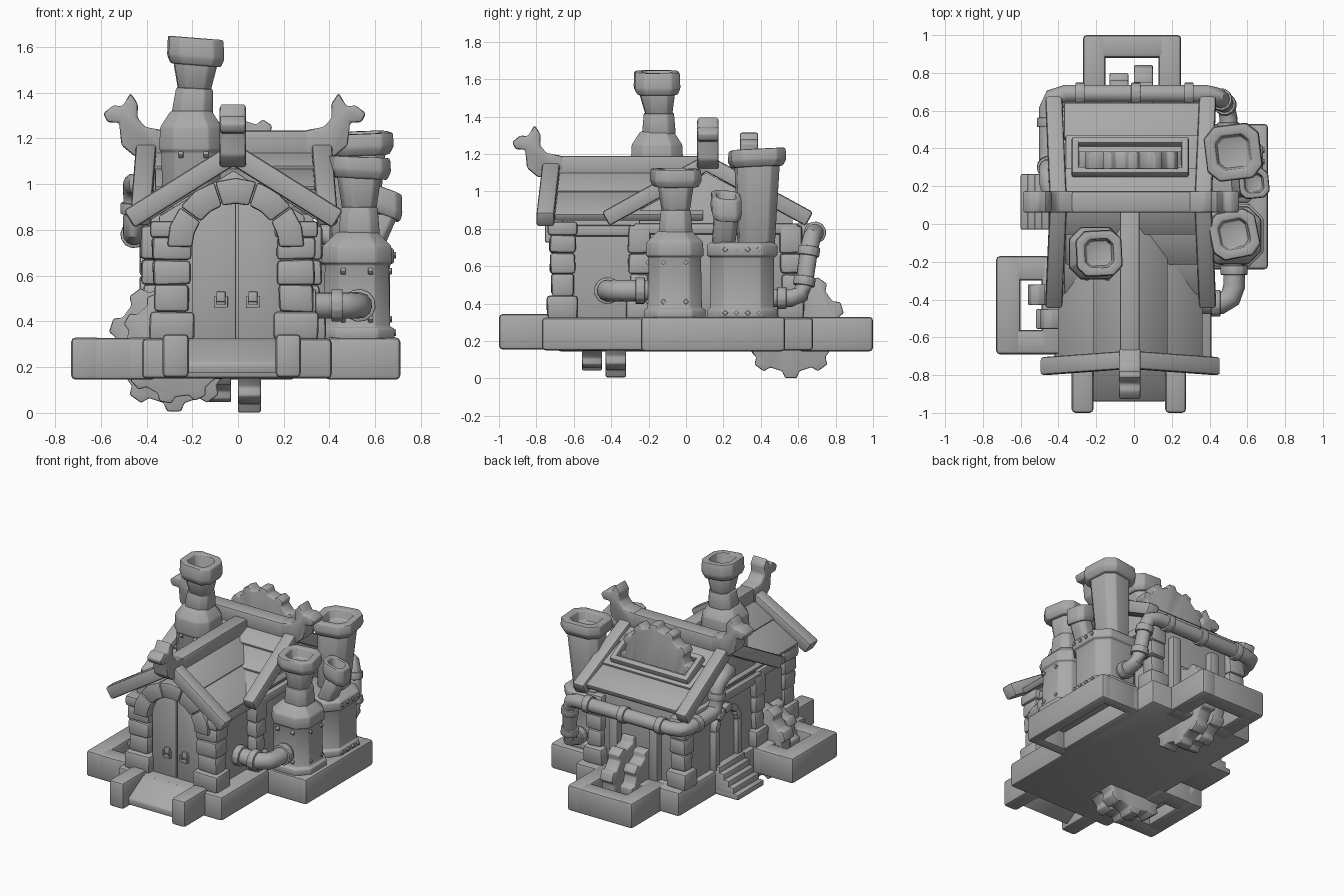
import bpy, bmesh, math, random
from mathutils import Vector, Matrix

if "Cube" in bpy.data.objects:
    bpy.data.objects.remove(bpy.data.objects["Cube"])
random.seed(4)
stone = bpy.data.materials.new("stone_grey")
stone.diffuse_color = (0.4, 0.4, 0.4, 1)
stone.use_nodes = True
stone.node_tree.nodes["Principled BSDF"].inputs["Base Color"].default_value = stone.diffuse_color

def finish(name, bm, bev=0.0):
    bmesh.ops.recalc_face_normals(bm, faces=bm.faces)
    if bev:
        bmesh.ops.bevel(bm, geom=bm.edges[:], offset=bev, segments=2, profile=0.5,
                        affect='EDGES', clamp_overlap=True)
    me = bpy.data.meshes.new(name)
    bm.to_mesh(me)
    bm.free()
    me.materials.append(stone)
    ob = bpy.data.objects.new(name, me)
    bpy.context.collection.objects.link(ob)

def box(name, x0, x1, y0, y1, z0, z1, bev=0.015, tilt=0, axis='X', jit=0.0):
    bm = bmesh.new()
    c = Vector((x0 + x1, y0 + y1, z0 + z1)) / 2
    bmesh.ops.create_cube(bm, size=1, matrix=Matrix.Translation(c) @ Matrix.Rotation(tilt, 4, axis)
                          @ Matrix.Diagonal((x1 - x0, y1 - y0, z1 - z0, 1)))
    for v in bm.verts:
        v.co += Vector([random.uniform(-jit, jit) for _ in range(3)])
    finish(name, bm, bev)

def prism(name, pts, normal, lo, hi, bev=0.012, shift=None):
    """Extrude a (horizontal, height) profile along x or y; shift leans single points."""
    put = (lambda u, v, t: (t, u, v)) if normal == 'x' else (lambda u, v, t: (u, t, v))
    shift = shift or [0] * len(pts)
    bm = bmesh.new()
    a, b = [[bm.verts.new(put(u, v, t + s)) for (u, v), s in zip(pts, shift)] for t in (lo, hi)]
    bm.faces.new(a)
    bm.faces.new(b)
    for i in range(len(pts)):
        j = (i + 1) % len(pts)
        bm.faces.new((a[i], a[j], b[j], b[i]))
    finish(name, bm, bev)

def beam(name, p, q, thick, normal, lo, hi, bev=0.012, lean=0):
    """Straight plank whose upper edge runs from p to q; lean moves the q end sideways."""
    p, q = Vector(p), Vector(q)
    d = (q - p).normalized()
    n = Vector((-d.y, d.x))
    if n.y > 0:
        n = -n
    prism(name, [p, q, q + n * thick, p + n * thick], normal, lo, hi, bev, [0, lean, lean, 0])

def skin(name, rings, bev=0.0):
    bm = bmesh.new()
    vs = [[bm.verts.new(c) for c in r] for r in rings]
    n = len(vs[0])
    for a, b in zip(vs, vs[1:]):
        for i in range(n):
            bm.faces.new((a[i], a[(i + 1) % n], b[(i + 1) % n], b[i]))
    bm.faces.new(vs[0])
    bm.faces.new(vs[-1])
    finish(name, bm, bev)

def stack(name, rings, k=0.45, rot=0, lean=(0, 0), bev=0.008):
    """Square rings (x, y, z, half width) with cut corners."""
    base = [(1, k - 1), (1, 1 - k), (1 - k, 1), (k - 1, 1), (-1, 1 - k), (-1, k - 1), (k - 1, -1), (1 - k, -1)]
    c, s = math.cos(rot), math.sin(rot)
    out = []
    for x, y, z, h in rings:
        ring = [((u * c - v * s) * h, (u * s + v * c) * h) for u, v in base]
        out.append([(x + u, y + v, z + u * lean[0] + v * lean[1]) for u, v in ring])
    skin(name, out, bev)

def pipe(name, path, r, collars=()):
    P = [Vector(p) for p in path]
    def ring(c, d, rad):
        s = d.cross(Vector((0.13, 0.21, 1))).normalized()
        t = d.cross(s).normalized()
        return [c + (s * math.cos(a) + t * math.sin(a)) * rad for a in (i * math.tau / 12 for i in range(12))]
    dirs = []
    for i in range(len(P)):
        d0 = (P[i] - P[max(i - 1, 0)]).normalized()
        d1 = (P[min(i + 1, len(P) - 1)] - P[i]).normalized()
        dirs.append((d0 + d1).normalized())
    skin(name, [ring(p, d, r) for p, d in zip(P, dirs)])
    for i, f in collars:
        d = (P[i + 1] - P[i]).normalized()
        c = P[i].lerp(P[i + 1], f)
        skin(name + "_collar", [ring(c + d * o, d, r * 1.25) for o in (-0.025, 0.025)], 0.006)

def gear(name, u, v, r, normal, lo, hi, teeth=10, phase=-.13):
    pts = []
    for i in range(teeth):
        for f, k in ((0, .88), (.42, .88), (.54, 1), (.88, 1)):
            a = (i + f) * math.tau / teeth + phase
            pts.append((u + math.cos(a) * r * k, v + math.sin(a) * r * k))
    prism(name, pts, normal, lo, hi, 0.008)

def frame(name, x0, x1, y0, y1, w):
    box(name + "_left", x0, x0 + w, y0, y1, .145, .33, .02)
    box(name + "_right", x1 - w, x1, y0, y1, .145, .33, .02)
    box(name + "_front", x0 + .01, x1 - .01, y0, y0 + w, .145, .328, .02)
    box(name + "_back", x0 + .01, x1 - .01, y1 - w, y1, .145, .328, .02)

# Foundations, open gear pits and porch
box("foundation", -.42, .41, -.77, .68, .15, .325, .02)
frame("left_pit", -.73, -.36, -.69, -.17, .13)
frame("back_pit", -.27, .25, .60, 1.0, .12)
frame("boiler_platform", .38, .71, -.24, .53, .08)
box("platform_deck", .39, .70, -.23, .52, .27, .325)
for x0, x1 in ((-.33, -.215), (.165, .275)):
    box("porch_curb", x0, x1, -1.0, -.6, .155, .345, .02)
prism("porch_ramp", [(-.94, .17), (-.94, .22), (-.77, .32), (-.6, .32), (-.6, .27), (-.77, .27)], 'x', -.22, .17)

# Walls of the two crossing wings
prism("front_wing_wall", [(-.345, .3), (.29, .3), (.29, .86), (-.02, 1.06), (-.345, .86)], 'y', -.66, .1, .005)
prism("cross_wing_wall", [(-.25, .3), (.57, .3), (.57, .86), (.11, 1.10), (-.25, .90)], 'x', -.38, .33, .005)

# Stone corner columns
def column(name, x, y, hx=.08, hy=.065, top=.77):
    zs = [.32, .44, .56, .67, top]
    for i in range(4):
        g = (.018, -.005, .002, .005)[i]
        box(name, x - hx - g, x + hx + g, y - hy - g, y + hy + g, zs[i], zs[i + 1], .018, jit=.004)
for x in (-.29, .255):
    column("door_column", x, -.66)
    box("column_cap", x - .095, x + .095, -.74, -.58, .765, .84, .018)
for x in (-.36, .305):
    for y in (-.25, .56):
        column("wing_column", x, y, .06, .055, .82)
for x in (-.17, .15):
    box("back_post", x - .035, x + .035, .55, .62, .32, .76, .012)
for x in (-.345, .29):
    box("wall_plate", x - .03, x + .03, -.62, -.2, .76, .82)
for x in (-.385, .335):
    box("gable_tie", x - .03, x + .03, -.28, .60, .77, .83)

# Front door with stone arch
def arch(name, c, z, r0, r1, n, normal, lo, hi):
    for i in range(n):
        a, b = [math.pi * (i + f) / n for f in (.01, .99)]
        m = (a + b) / 2
        prism(name, [(c + math.cos(t) * r, z + math.sin(t) * r) for t, r in
                     ((a, r0), (a, r1), (m, r1 * 1.01), (b, r1), (b, r0), (m, r0))], normal, lo, hi, .012)
arch("door_arch", -.01, .725, .19, .30, 5, 'y', -.755, -.6)
for s in (-1, 1):
    leaf = [(0.004, .32), (.195, .32), (.195, .76)] + [(.195 * math.cos(t), .74 + .19 * math.sin(t)) for t in (.4, .8, 1.2)] + [(.004, .93)]
    prism("door_leaf", [(-.005 + s * u, v) for u, v in leaf], 'y', -.69, -.64, .004)
    cx = -.005 + s * .07
    box("handle_plate", cx - .02, cx + .02, -.705, -.68, .485, .53, .004)
    for dx in (-.025, .025):
        box("handle_side", cx + dx - .006, cx + dx + .006, -.715, -.69, .465, .51, .003)
    box("handle_bar", cx - .03, cx + .03, -.715, -.69, .46, .475, .003)

# Side door and stairs
prism("side_door", [(.02, .34), (.22, .34), (.22, .62), (.17, .70), (.12, .72), (.07, .70), (.02, .62)], 'x', -.40, -.37, .005)
arch("side_arch", .12, .60, .10, .15, 5, 'x', -.43, -.36)
for y in (-.005, .245):
    box("side_jamb", -.43, -.36, y - .025, y + .025, .32, .6, .012)
for i in range(5):
    box("stair", -.60 + .037 * i, -.40, -.03, .265, .16, .20 + .04 * i, .008)

# Roof courses from ridge point down to eave
def slope(name, ridge, eave, normal, lo, hi, n, lift):
    R, E = Vector(ridge), Vector(eave)
    for i in range(n):
        a, b = R.lerp(E, i / n), R.lerp(E, (i + 1.08) / n)
        b.y += lift
        beam(name, a, b, .04, normal, lo + .008 * (i % 2), hi - .008 * (i % 2), .006)
for e in (-.39, .35):
    slope("front_roof", (-.02, 1.13), (e, .875), 'y', -.71, .1, 2, .012)
for e in (-.36, .63):
    slope("cross_roof", (.11, 1.16), (e, .88 if e > 0 else .89), 'x', -.37, .35, 3, .018)

# Bargeboards, flaring outward toward the eaves
for e in (-.50, .46):
    beam("front_bargeboard", (-.02, 1.185), (e, .885), .09, 'y', -.765, -.67, .015, -.035)
for x, l in ((-.40, -.025), (.365, .025)):
    for e in (-.45, .68):
        beam("side_bargeboard", (.11, 1.20), (e, .89), .085, 'x', x - .045, x + .045, .015, l)

# Ridge beams ending in carved animal heads (offset from tip, height)
head = [(0, 1.31), (.045, 1.345), (.085, 1.34), (.12, 1.40), (.153, 1.35), (.15, 1.29), (.185, 1.25),
        (.27, 1.235), (.27, 1.13), (.14, 1.12), (.08, 1.17), (.07, 1.27), (.02, 1.27)]
prism("ridge_head_left", [(-.59 + u, v) for u, v in head], 'y', .06, .175)
prism("ridge_head_right", [(.56 - u, v) for u, v in head], 'y', .06, .175)
prism("ridge_head_front", [(-.93 + u, v - .045) for u, v in head], 'x', -.08, .035)
box("cross_ridge", -.34, .31, .06, .175, 1.12, 1.235)
box("front_ridge", -.075, .03, -.70, .1, 1.09, 1.19)

# Gears in the pits and in the roof slot
gear("left_gear_large", -.28, .295, .29, 'y', -.43, -.32)
gear("left_gear_small", -.27, .29, .25, 'y', -.555, -.45, phase=.3)
gear("back_gear_large", .56, .29, .29, 'x', 0, .10)
gear("back_gear_small", .55, .29, .25, 'x', -.13, -.03, phase=.2)
gear("roof_gear", -.02, 1.04, .275, 'y', .29, .385, 12, .1)
box("slot_upper", -.33, .29, .245, .285, 1.04, 1.135, .012, -.5)
box("slot_lower", -.33, .29, .405, .445, .95, 1.045, .012, -.5)
for x in (-.33, .25):
    box("slot_side", x, x + .04, .245, .445, 1.0, 1.09, .012, -.5)

# Main chimney
cx, cy = -.19, -.145
stack("chimney_base", [(cx - .015, cy - .01, z, h) for z, h in ((.88, .125), (1.14, .13), (1.15, .14), (1.25, .135), (1.32, .09))])
stack("chimney_neck", [(cx - .01, cy, 1.31, .09), (cx, cy, 1.42, .08)], lean=(-.05, 0))
def flue(name, x, y, z0, z1, h0, h1, cap, zc, rot=0, lean=(0, 0), dx=0, dy=0):
    stack(name, [(x, y, z0, h0), (x + dx, y + dy, z1, h1)], rot=rot)
    X, Y = x + dx, y + dy
    stack(name + "_cap", [(X, Y, z1 - .01, cap * .88), (X, Y, z1 + .025, cap), (X, Y, zc, cap * .97), (X, Y, zc, cap * .62),
                          (X, Y, z1 + .02, cap * .55)], .4, rot, lean)
flue("chimney_flue", cx, cy, 1.41, 1.53, .07, .095, .122, 1.64, .05, (-.08, 0), .005, -.01)

# Boilers with their flues
stack("front_boiler", [(.52, -.06, z, h) for z, h in ((.32, .165), (.37, .165), (.375, .145), (.65, .14), (.655, .155), (.73, .15), (.79, .09))])
stack("front_flue_lower", [(.53, -.055, z, h) for z, h in ((.78, .09), (.90, .08))])
flue("front_flue", .53, -.055, .89, 1.035, .07, .09, .128, 1.12, .2, (-.05, 0))
stack("rear_boiler", [(.495, .30, z, h) for z, h in ((.32, .185), (.37, .185), (.375, .17), (.65, .17), (.655, .188), (.715, .188), (.73, .16))], .42)
flue("rear_flue", .50, .375, .71, 1.14, .095, .115, .148, 1.225, .12, (.03, .05), .025, .005)
flue("small_flue", .57, .20, .71, .87, .06, .065, .08, .98, .1, (-.35, -.1), .065, .015)

# Boiler studs
def stud(x, y, z):
    box("boiler_stud", x - .011, x + .011, y - .011, y + .011, z - .011, z + .011, .003, .785)
for z in (.41, .62):
    for d in (-.06, .06):
        stud(.662, -.06 + d, z)
        stud(.52 + d, -.203, z)
for z in (.35, .69):
    for i in range(4):
        stud(.681, .21 + .06 * i, z)
for x in (-.25, -.14):
    stud(x, -.285, 1.13)

# Pipes
pipe("front_pipe", [(.53, -.16, .47), (.53, -.33, .47), (.51, -.39, .47), (.46, -.42, .47), (.28, -.42, .47)], .058, ((0, .5), (3, .15), (3, .8)))
pipe("rear_pipe", [(.5, .44, .43), (.5, .56, .43), (.49, .615, .45), (.485, .63, .50), (.46, .66, .70), (.44, .675, .76),
                   (.38, .69, .78), (-.36, .69, .78), (-.43, .67, .78), (-.455, .61, .78), (-.455, .37, .78),
                   (-.455, .32, .80), (-.455, .305, .85), (-.455, .295, .94), (-.455, .27, .98),
                   (-.455, .22, 1.0), (-.44, .14, 1.0), (-.36, .11, 1.0)],
     .048, ((0, .6), (3, .1), (3, .9), (6, .12), (6, .5), (6, .9), (9, .3), (12, .5)))

for ob in bpy.context.scene.objects:
    ob.select_set(True)
    bpy.context.view_layer.objects.active = ob
bpy.ops.object.shade_smooth_by_angle(angle=math.radians(40))
